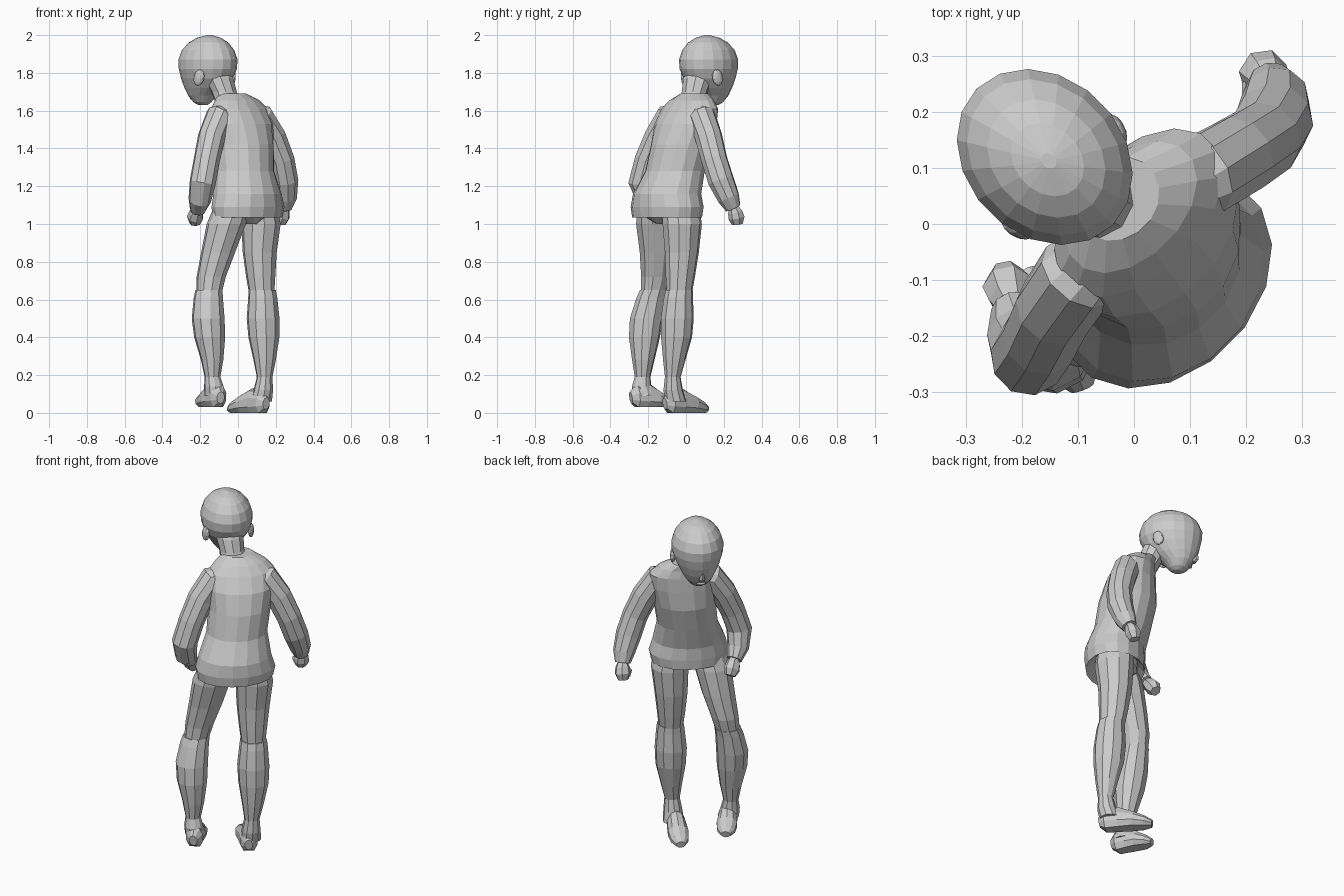
import bpy, bmesh, math
from mathutils import Vector

S = math.sqrt(0.5)
SIDE = Vector((S, S, 0))      # the figure's right-hand direction
FWD = Vector((-S, S, 0))      # the direction the figure faces
UP = Vector((0, 0, 1))


def local(u, v, z):
    return SIDE * u + FWD * v + UP * z


def loft(name, sections, n=8, level=True, ref=FWD, sole=None):
    """Skin rings (centre, half width, half depth); level keeps rings horizontal."""
    bm = bmesh.new()
    cs = [Vector(s[0]) for s in sections]
    rings = []
    for i, (_, a, b) in enumerate(sections):
        t = UP if level else (cs[min(i + 1, len(cs) - 1)] - cs[max(i - 1, 0)]).normalized()
        A = t.cross(ref).normalized()
        B = A.cross(t).normalized()
        ring = []
        for k in range(n):
            w = 2 * math.pi * (k + 0.5) / n
            p = cs[i] + A * a * math.cos(w) + B * b * math.sin(w)
            if sole is not None:
                p.z = max(p.z, sole)
            ring.append(bm.verts.new(p))
        rings.append(ring)
    for r0, r1 in zip(rings, rings[1:]):
        for k in range(n):
            j = (k + 1) % n
            bm.faces.new((r0[k], r0[j], r1[j], r1[k]))
    bm.faces.new(rings[0][::-1])
    bm.faces.new(rings[-1])
    bmesh.ops.recalc_face_normals(bm, faces=bm.faces)
    me = bpy.data.meshes.new(name)
    bm.to_mesh(me)
    bm.free()
    ob = bpy.data.objects.new(name, me)
    bpy.context.collection.objects.link(ob)
    return ob


def blob(name, centre, size, yaw=45, tilt=0):
    bpy.ops.mesh.primitive_ico_sphere_add(subdivisions=2, radius=1, location=centre,
                                          rotation=(math.radians(tilt), 0, math.radians(yaw)))
    ob = bpy.context.object
    ob.name = name
    ob.scale = size
    return ob


# Shirt with flared hem, turned under at the bottom
loft("shirt", [
    ((.045, -.095, 1.08), .15, .11),
    ((.05, -.10, 1.035), .208, .160),
    ((.053, -.10, 1.09), .218, .165),
    ((.05, -.10, 1.16), .198, .163),
    ((.033, -.058, 1.28), .165, .153),
    ((.027, -.023, 1.42), .17, .158),
    ((.022, -.002, 1.53), .187, .138),
    ((.008, .02, 1.61), .182, .11),
    ((-.005, .03, 1.655), .14, .09),
    ((-.03, .045, 1.69), .08, .07)], n=16)

# Neck
loft("neck", [(local(-.01, .05, 1.62), .075, .065),
              (local(-.02, .085, 1.70), .069, .069),
              (local(-.028, .118, 1.77), .078, .08),
              (local(-.028, .15, 1.82), .085, .085)], n=10)

# Head: rings from chin to crown
head = [(1.63, .235, .025, .025), (1.645, .238, .048, .048), (1.68, .238, .075, .077),
        (1.72, .222, .098, .115), (1.77, .205, .122, .150), (1.82, .198, .138, .168),
        (1.87, .197, .140, .172), (1.92, .196, .124, .153), (1.96, .193, .094, .116),
        (1.985, .190, .058, .072), (2.0, .187, .012, .015)]
loft("head", [(local(-.028, v, z), a, b) for z, v, a, b in head], n=18)

# Nose and lips
loft("nose", [(local(-.03, .315, 1.685), .018, .02),
              (local(-.03, .325, 1.70), .017, .022),
              (local(-.03, .325, 1.76), .009, .02)], n=6)
blob("lips", local(-.03, .302, 1.665), (.026, .012, .01))

# Ears
for s, nm in ((-1, "left_ear"), (1, "right_ear")):
    blob(nm, local(-.028 + s * .124, .14, 1.775), (.016, .03, .045), 45 + s * -20, 15)

# Sleeves and hands
arms = {
    "left": ([(-.045, -.035, 1.58), (-.10, -.09, 1.565), (-.14, -.15, 1.46), (-.165, -.203, 1.34),
              (-.187, -.236, 1.22), (-.203, -.20, 1.125), (-.213, -.15, 1.075)],
             [(-.213, -.152, 1.08), (-.221, -.13, 1.06), (-.226, -.11, 1.035), (-.228, -.09, 1.005)]),
    "right": ([(.06, .055, 1.58), (.12, .085, 1.565), (.183, .12, 1.46), (.23, .15, 1.34),
               (.25, .185, 1.23), (.252, .225, 1.14), (.243, .25, 1.085)],
              [(.243, .25, 1.09), (.237, .26, 1.065), (.23, .268, 1.035), (.224, .272, 1.0)]),
}
for side, (sleeve, hand) in arms.items():
    radii = [.055, .075, .073, .07, .07, .06, .042]
    loft(side + "_sleeve", [(p, r, r) for p, r in zip(sleeve, radii)], n=10, level=False)
    sizes = [(.028, .026), (.040, .038), (.045, .044), (.030, .030)]
    loft(side + "_hand", [(p, a, b) for p, (a, b) in zip(hand, sizes)], n=7, level=False)
    base = Vector(hand[1])
    inward = -SIDE if side == "right" else SIDE
    loft(side + "_thumb", [(base + inward * .015, .015, .015),
                           (base + inward * .034 + FWD * .012 - UP * .02, .017, .017),
                           (base + inward * .028 + FWD * .025 - UP * .045, .01, .01)], n=5, level=False)

# Trousers, boots and feet
legs = {
    "right": dict(
        thigh=[(.105, -.03, 1.12), (.122, -.02, 1.0), (.115, -.022, .85), (.12, -.03, .72), (.126, -.036, .62)],
        boot=[(.128, -.036, .65), (.131, -.04, .61), (.133, -.046, .5), (.137, -.05, .40),
              (.141, -.062, .28), (.141, -.07, .19), (.134, -.068, .12), (.122, -.055, .06)],
        foot=[(.15, -.112), (.132, -.085), (.085, -.03), (.03, .03), (-.012, .075), (-.04, .105)], sole=0.0),
    "left": dict(
        thigh=[(-.02, -.16, 1.12), (-.062, -.16, 1.0), (-.105, -.155, .85), (-.142, -.16, .72), (-.155, -.175, .62)],
        boot=[(-.154, -.172, .65), (-.157, -.185, .61), (-.158, -.21, .5), (-.15, -.22, .40),
              (-.137, -.226, .28), (-.135, -.23, .19), (-.128, -.235, .14), (-.122, -.225, .09)],
        foot=[(-.092, -.292), (-.104, -.262), (-.13, -.21), (-.158, -.16), (-.185, -.115), (-.2, -.088)], sole=0.03),
}
for side, d in legs.items():
    loft(side + "_trouser_leg", [(p, a, b) for p, (a, b) in zip(
        d["thigh"], [(.09, .10), (.103, .107), (.091, .091), (.077, .079), (.065, .067)])], n=10)
    loft(side + "_boot", [(p, r, r) for p, r in zip(
        d["boot"], [.073, .078, .088, .083, .060, .042, .052, .058])], n=10)
    prof = [(.022, .05, .032), (.048, .055, .068), (.052, .055, .078),
            (.058, .042, .052), (.05, .028, .036), (.026, .02, .02)]
    loft(side + "_foot", [((x, y, d["sole"] + zc), a, b) for (x, y), (a, zc, b) in zip(d["foot"], prof)],
         n=10, level=False, ref=UP, sole=d["sole"])

# Seat of the trousers under the hem
loft("trouser_seat", [((.04, -.095, 1.0), .05, .07), ((.04, -.095, 1.04), .14, .11),
                      ((.045, -.10, 1.12), .165, .13)], n=12)
